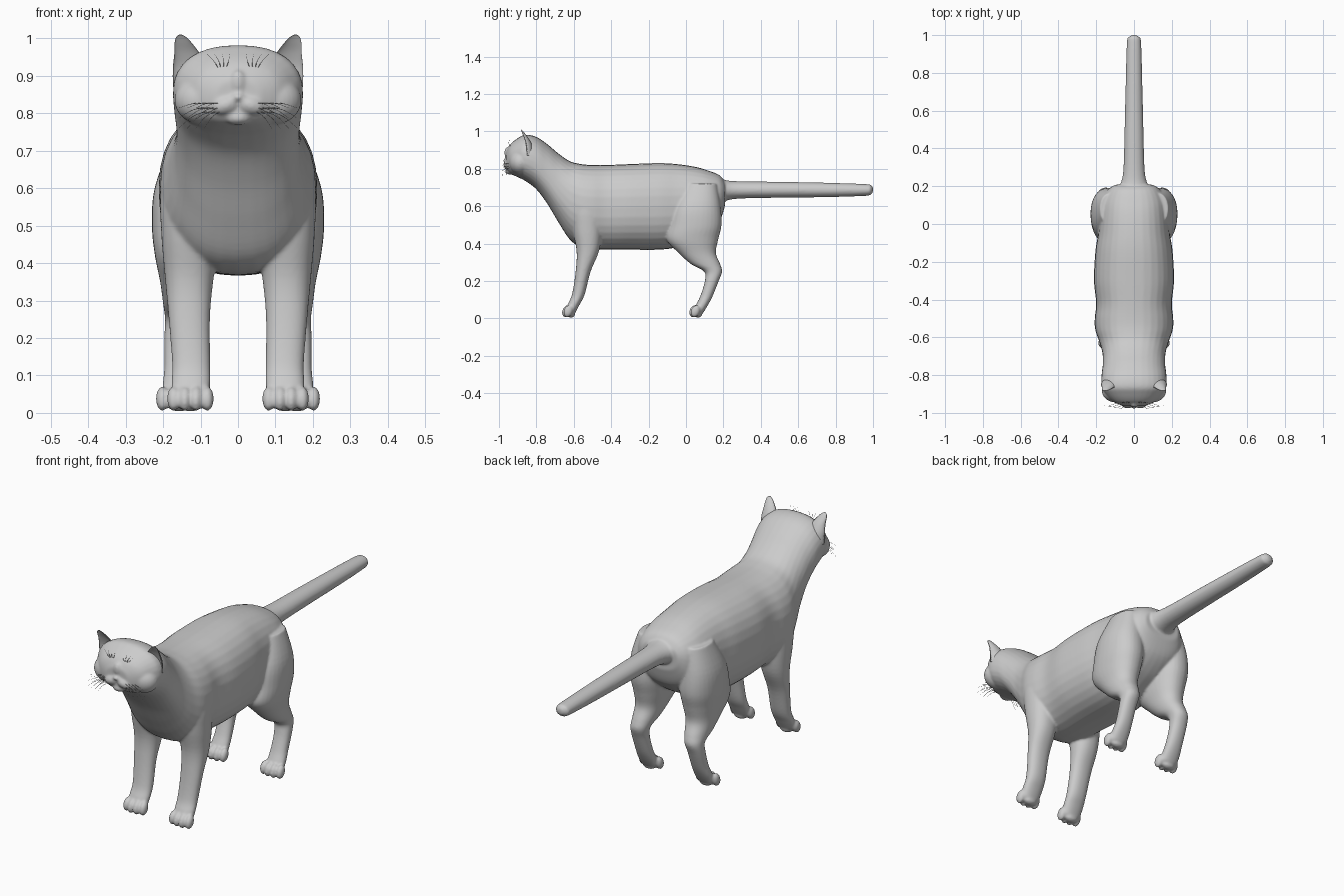
import bpy, bmesh, math
from mathutils import Vector, Matrix

cube = bpy.data.objects.get("Cube")
if cube:
    bpy.data.objects.remove(cube)

fur = bpy.data.materials.new("plain grey")
fur.use_nodes = True
GREY = (0.6, 0.6, 0.6, 1)
fur.diffuse_color = GREY
fur.node_tree.nodes["Principled BSDF"].inputs["Base Color"].default_value = GREY


def spline(rows, steps=5):
    """Smoothly interpolate rows of numbers (Catmull-Rom)."""
    rows = [Vector(r) for r in rows]
    out = []
    for i in range(len(rows) - 1):
        a, b = rows[max(i - 1, 0)], rows[i]
        c, d = rows[i + 1], rows[min(i + 2, len(rows) - 1)]
        for s in range(steps):
            t = s / steps
            out.append(0.5 * (2 * b + (c - a) * t + (2 * a - 5 * b + 4 * c - d) * t * t
                              + (3 * b - a - 3 * c + d) * t ** 3))
    return out + [rows[-1]]


def loft(bm, rings):
    """Skin closed rings of points and cap both ends."""
    loops = [[bm.verts.new(p) for p in ring] for ring in rings]
    n = len(loops[0])
    for a, b in zip(loops, loops[1:]):
        for i in range(n):
            bm.faces.new((a[i], a[(i + 1) % n], b[(i + 1) % n], b[i]))
    bm.faces.new(loops[0][::-1])
    bm.faces.new(loops[-1])


def circle(power=2.0, n=32):
    for i in range(n):
        t = 2 * math.pi * i / n
        c, s = math.cos(t), math.sin(t)
        yield (math.copysign(abs(c) ** (2 / power), c),
               math.copysign(abs(s) ** (2 / power), s))


def lengthwise(bm, rows, power):
    """Rows: y, top z, bottom z, half width."""
    loft(bm, [[(c * w, y, (top + bot) / 2 + s * (top - bot) / 2)
               for c, s in circle(power)] for y, top, bot, w in spline(rows)])


def upright(bm, rows, side):
    """Rows: x, y, z, x radius, y radius."""
    loft(bm, [[(side * (r[0] + c * r[3]), r[1] + s * r[4], r[2])
               for c, s in circle(2.2)] for r in spline(rows)])


def blob(bm, centre, radii, tilt=0.0, roll=0.0):
    m = (Matrix.Translation(centre) @ Matrix.Rotation(tilt, 4, 'X')
         @ Matrix.Rotation(roll, 4, 'Y') @ Matrix.Diagonal((*radii, 1)))
    bmesh.ops.create_uvsphere(bm, u_segments=24, v_segments=16, radius=1, matrix=m)


def finish(name, bm):
    bmesh.ops.recalc_face_normals(bm, faces=bm.faces)
    me = bpy.data.meshes.new(name)
    bm.to_mesh(me)
    bm.free()
    me.materials.append(fur)
    me.shade_smooth()
    ob = bpy.data.objects.new(name, me)
    bpy.context.collection.objects.link(ob)
    return ob


# Trunk, neck and head
body = bmesh.new()
lengthwise(body, [
    (-.962, .89, .80, .06), (-.94, .93, .775, .112), (-.90, .963, .755, .15),
    (-.86, .982, .735, .172), (-.80, .97, .69, .172), (-.74, .93, .61, .165),
    (-.68, .88, .51, .168), (-.62, .84, .42, .185), (-.56, .825, .38, .205),
    (-.50, .82, .37, .208), (-.42, .82, .367, .2), (-.3, .825, .367, .212),
    (-.15, .83, .367, .205), (-.05, .825, .38, .19), (.05, .81, .42, .18),
    (.12, .79, .46, .17), (.18, .765, .52, .14), (.208, .73, .6, .1)], 2.3)

# Tail
lengthwise(body, [(.12, .77, .60, .09), (.2, .742, .625, .075), (.28, .733, .64, .057),
                  (.5, .73, .645, .05), (.75, .725, .648, .044), (.96, .718, .655, .038),
                  (.988, .712, .663, .029), (1, .7, .675, .012)], 2)

front_leg = [(.1, -.52, .72, .06, .07), (.12, -.53, .6, .085, .085),
             (.125, -.527, .48, .08, .08), (.13, -.525, .36, .065, .06),
             (.13, -.55, .25, .055, .04), (.125, -.575, .13, .051, .034),
             (.126, -.6, .075, .052, .032), (.127, -.618, .03, .046, .026)]
hind_leg = [(.12, .08, .72, .06, .085), (.135, .06, .6, .088, .125),
            (.137, .05, .5, .093, .14), (.137, .035, .42, .085, .137),
            (.14, .06, .35, .068, .1), (.145, .105, .29, .055, .078),
            (.15, .145, .25, .045, .048), (.155, .138, .2, .042, .037),
            (.155, .11, .12, .042, .033), (.156, .085, .07, .046, .032),
            (.156, .066, .03, .044, .026)]

for side in (-1, 1):
    # Legs and paws with four toes and a pad
    for rows, x, y in ((front_leg, .127, -.63), (hind_leg, .157, .05)):
        upright(body, rows, side)
        for k in range(4):
            off = k - 1.5
            inner = abs(off) < 1
            blob(body, (side * (x + off * .03), y - (.008 if inner else 0), .038),
                 (.0175, .024, .034), -.35)
        blob(body, (side * x, y + .015, .022), (.035, .022, .018))
    # Cheeks, whisker pads and brows
    blob(body, (side * .095, -.885, .835), (.075, .06, .065))
    blob(body, (side * .033, -.95, .822), (.038, .026, .025), 0, side * .3)
    blob(body, (side * .065, -.915, .905), (.045, .03, .02), 0, side * .1)

# Nose bridge, nose tip and chin
blob(body, (0, -.945, .872), (.026, .024, .045), .25)
blob(body, (0, -.967, .843), (.017, .012, .009))
blob(body, (0, -.938, .788), (.036, .028, .02))

cat = finish("body", body)
remesh = cat.modifiers.new("merge", 'REMESH')
remesh.mode = 'VOXEL'
remesh.voxel_size = .0058
remesh.use_smooth_shade = True
soft = cat.modifiers.new("soften", 'SMOOTH')
soft.factor = .5
soft.iterations = 7

# Eyes and ears
for side, label in ((1, "left"), (-1, "right")):
    eye = bmesh.new()
    blob(eye, (side * .065, -.93, .874), (.026, .022, .017), 0, side * -.1)
    finish(label + "_eye", eye)

    # Ear: crescent sections, hollow towards the front
    ear = bmesh.new()
    rows = [(.118, -.838, .87, .056, .04), (.126, -.842, .92, .048, .034),
            (.136, -.852, .96, .034, .024), (.147, -.864, .99, .022, .014),
            (.152, -.869, 1.004, .013, .007), (.154, -.871, 1.01, .004, .003)]
    loft(ear, [[(side * (r[0] + c * r[3]), r[1] + (s if s > 0 else -.45 * s) * r[4] - .012, r[2])
                for c, s in circle()] for r in spline(rows)])
    finish(label + "_ear", ear)


# Whiskers and brow hairs as fine tapered curves
def hairs(name, strands):
    cu = bpy.data.curves.new(name, 'CURVE')
    cu.dimensions = '3D'
    cu.bevel_depth = .001
    cu.bevel_resolution = 0
    cu.resolution_u = 4
    for points in strands:
        sp = cu.splines.new('BEZIER')
        sp.bezier_points.add(len(points) - 1)
        for bp, p, r in zip(sp.bezier_points, points, (1, .8, .3)):
            bp.co = p
            bp.radius = r
            bp.handle_left_type = bp.handle_right_type = 'AUTO'
    cu.materials.append(fur)
    bpy.context.collection.objects.link(bpy.data.objects.new(name, cu))


for side, label in ((1, "left"), (-1, "right")):
    whiskers, brow = [], []
    for row in range(3):
        for k in range(4):
            root = Vector((side * (.04 + .011 * k), -.958 + .006 * k, .826 - .009 * row))
            reach = .05 + .012 * k
            mid = root + Vector((side * reach * .55, -.018, -.008 * row))
            tip = root + Vector((side * reach, -.022, -.012 - .018 * row))
            whiskers.append((root, mid, tip))
    for k in range(4):
        root = Vector((side * (.034 + .006 * k), -.935, .918))
        brow.append((root, root + Vector((side * (.006 * k - .008), -.012, .018)),
                     root + Vector((side * (.014 * k - .012), -.008, .04))))
    hairs(label + "_whiskers", whiskers)
    hairs(label + "_brow_hairs", brow)
